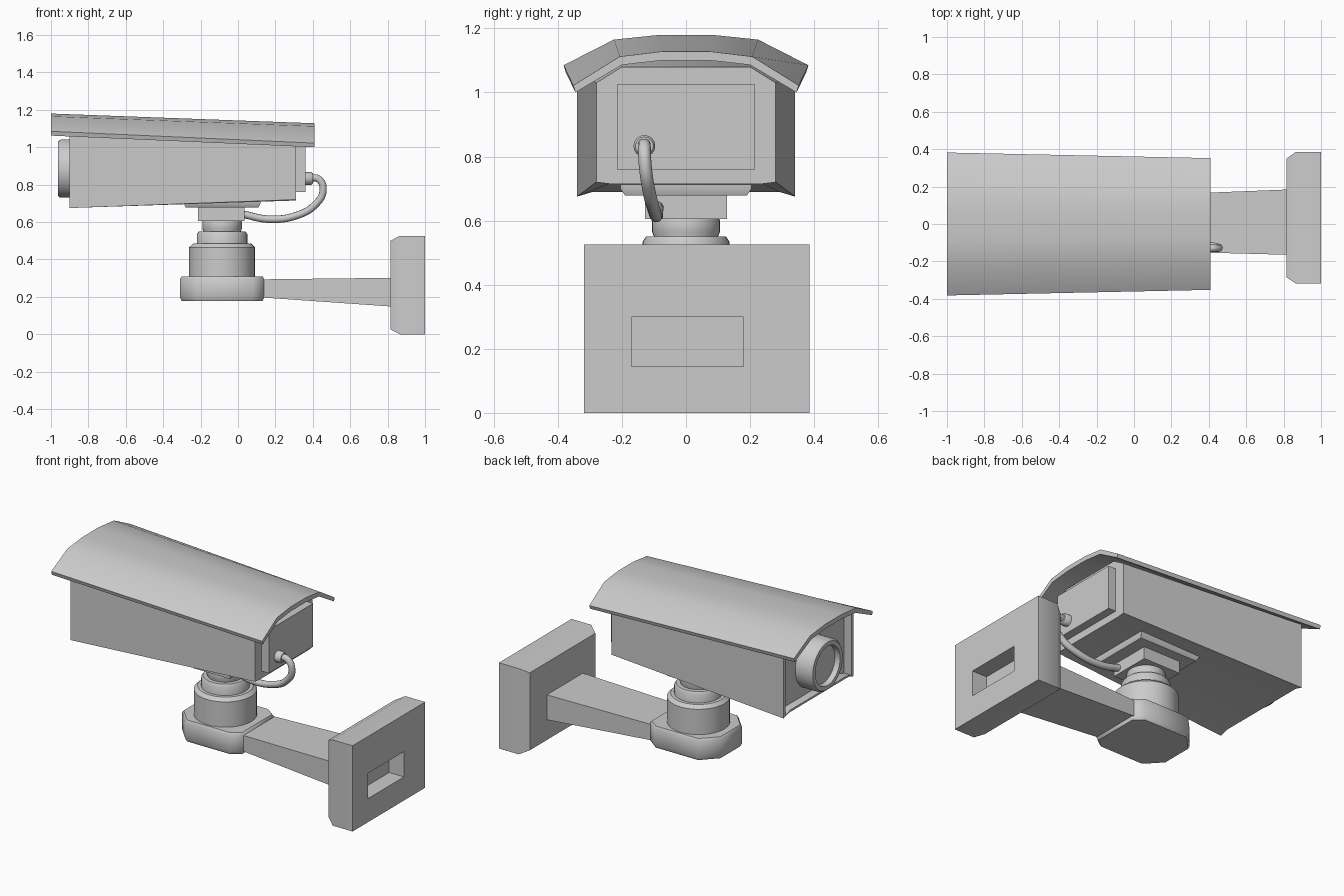
import bpy
import bmesh
import math
from mathutils import Vector

cube = bpy.data.objects.get("Cube")
if cube:
    bpy.data.objects.remove(cube, do_unlink=True)

grey = bpy.data.materials.new("light grey")
grey.use_nodes = True
GREY = (0.6, 0.6, 0.6, 1)
grey.diffuse_color = GREY
grey.node_tree.nodes["Principled BSDF"].inputs["Base Color"].default_value = GREY


def finish(ob, angle):
    """Give the part its colour and smooth shading."""
    ob.data.materials.append(grey)
    bpy.ops.object.select_all(action='DESELECT')
    ob.select_set(True)
    bpy.context.view_layer.objects.active = ob
    bpy.ops.object.shade_smooth_by_angle(angle=math.radians(angle))


def loft(name, rings, angle=40):
    """Skin a row of equal point rings and cap both ends."""
    bm = bmesh.new()
    rows = [[bm.verts.new(p) for p in ring] for ring in rings]
    n = len(rows[0])
    for a, b in zip(rows, rows[1:]):
        for i in range(n):
            j = (i + 1) % n
            bm.faces.new((a[i], a[j], b[j], b[i]))
    bm.faces.new(rows[0][::-1])
    bm.faces.new(rows[-1])
    bmesh.ops.recalc_face_normals(bm, faces=bm.faces)
    me = bpy.data.meshes.new(name)
    bm.to_mesh(me)
    bm.free()
    ob = bpy.data.objects.new(name, me)
    bpy.context.collection.objects.link(ob)
    finish(ob, angle)
    return ob


def mirrored(half):
    """Complete a half profile of (y, z) points about y = 0."""
    return half + [(-y, z) for y, z in reversed(half)]


def at_x(x, profile):
    return [(x, y, z) for y, z in profile]


def rect_x(x, y0, y1, z0, z1):
    return at_x(x, [(y0, z0), (y1, z0), (y1, z1), (y0, z1)])


def rect_z(z, x0, x1, y0, y1):
    return [(x0, y0, z), (x1, y0, z), (x1, y1, z), (x0, y1, z)]


def lathe(name, centre, axis, steps, n=32):
    """Turn (radius, distance along axis) steps about the x or z axis."""
    rings = []
    for r, t in steps:
        ring = []
        for k in range(n):
            c = r * math.cos(math.tau * k / n)
            s = r * math.sin(math.tau * k / n)
            off = Vector((t, c, s)) if axis == 'x' else Vector((c, s, t))
            ring.append(Vector(centre) + off)
        rings.append(ring)
    return loft(name, rings)


# Housing: tapered shell with a shallow recess at the lens end
front = mirrored([(.29, .69), (.34, .675), (.34, 1.07), (.22, 1.13)])
back = mirrored([(.24, .715), (.28, .72), (.28, 1.03), (.2, 1.08)])
inset = [(y * .94, .89 + (z - .89) * .94) for y, z in front]
loft("housing", [at_x(-.85, inset), at_x(-.9, inset),
                 at_x(-.9, front), at_x(.31, back)], 35)
loft("rear_panel", [rect_x(.3, -.215, .215, .76, 1.025),
                    rect_x(.36, -.215, .215, .76, 1.025)])

# Lens barrel with recessed glass
lathe("lens_barrel", (0, 0, .885), 'x',
      [(.155, -.82), (.155, -.95), (.145, -.962), (.12, -.962), (.115, -.93)])

# Sun shield: thin arched roof sloping to the rear
shield_front = mirrored([(.375, 1.062), (.382, 1.085), (.225, 1.165), (.08, 1.18)])
under_front = [(y, z) for y, z in mirrored([(.215, 1.138), (.08, 1.152)])]
shield_back = mirrored([(.345, 1.0), (.352, 1.022), (.207, 1.112), (.075, 1.128)])
under_back = [(y, z) for y, z in mirrored([(.2, 1.086), (.075, 1.1)])]
loft("sun_shield", [at_x(-1, shield_front + under_front[::-1]),
                    at_x(.41, shield_back + under_back[::-1])], 35)

# Mounting plate and block below the housing
loft("mount_plate", [rect_z(.73, -.29, .12, -.205, .205),
                     rect_z(.7, -.29, .12, -.205, .205),
                     rect_z(.678, -.28, .11, -.19, .19)])
loft("mount_block", [rect_z(.69, -.215, .035, -.128, .128),
                     rect_z(.605, -.215, .035, -.128, .128)])

# Swivel: neck, collar and drum
swivel = (-.085, 0, 0)
lathe("swivel_neck", swivel, 'z',
      [(.1, .52), (.1, .55), (.106, .565), (.106, .6), (.1, .615)])
lathe("swivel_collar", swivel, 'z',
      [(.135, .46), (.135, .535), (.125, .55)])
lathe("swivel_drum", swivel, 'z',
      [(.176, .29), (.176, .465), (.155, .485)])

# Bracket head with clipped corners
head = [(-.31, -.1), (-.22, -.195), (.08, -.195), (.14, -.15)]
head += [(x, -y) for x, y in reversed(head)]
head_base = [(-.085 + (x + .085) * .96, y * .96) for x, y in head]
loft("bracket_head", [[(x, y, z) for x, y in ring] for ring, z in
                      ((head_base, .178), (head, .195), (head, .295), (head_base, .31))], 50)

# Arm widening toward the wall
loft("bracket_arm", [rect_x(.08, -.145, .155, .2, .293),
                     rect_x(.84, -.165, .185, .147, .302)])

# Wall plate with bevelled front and a cable opening at the back
loft("wall_plate", [rect_x(.815, -.285, .35, .025, .5),
                    rect_x(.865, -.318, .385, 0, .526),
                    rect_x(1, -.318, .385, 0, .526),
                    rect_x(1, -.17, .18, .145, .3),
                    rect_x(.9, -.17, .18, .145, .3)], 45)

# Cable socket and looping cable
lathe("cable_socket", (0, -.13, .833), 'x', [(.034, .34), (.034, .392), (.028, .4)], 16)
path = [(.37, -.13, .833), (.43, -.13, .83), (.455, -.127, .77), (.41, -.115, .69),
        (.31, -.1, .634), (.17, -.092, .615), (.02, -.09, .643)]
curve = bpy.data.curves.new("cable", 'CURVE')
curve.dimensions = '3D'
curve.bevel_depth = .02
curve.bevel_resolution = 3
curve.use_fill_caps = True
spline = curve.splines.new('BEZIER')
spline.bezier_points.add(len(path) - 1)
for point, co in zip(spline.bezier_points, path):
    point.co = co
    point.handle_left_type = point.handle_right_type = 'AUTO'
cable = bpy.data.objects.new("cable", curve)
bpy.context.collection.objects.link(cable)
bpy.ops.object.select_all(action='DESELECT')
cable.select_set(True)
bpy.context.view_layer.objects.active = cable
bpy.ops.object.convert(target='MESH')
finish(bpy.context.view_layer.objects.active, 50)
